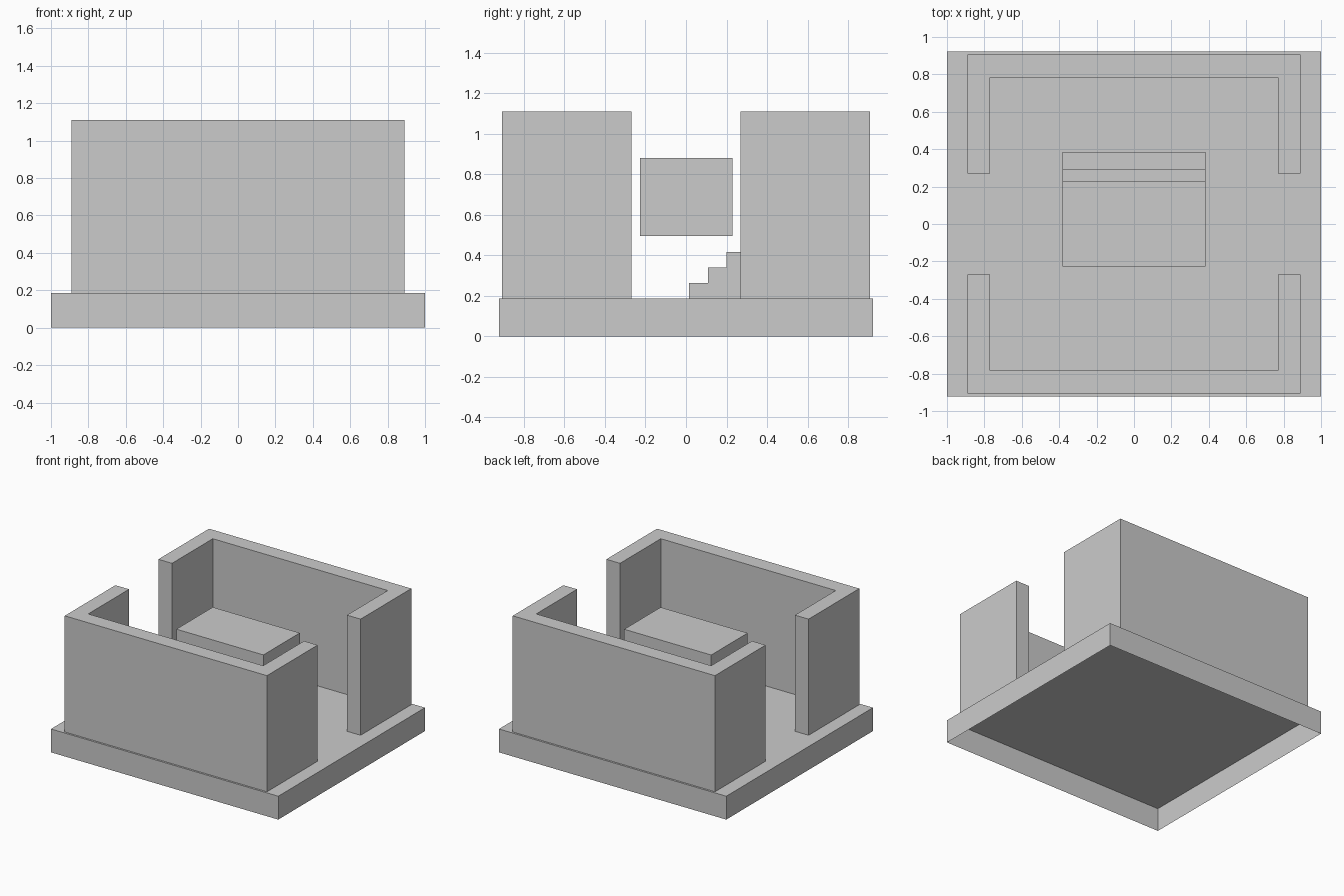
import bpy
import bmesh
from mathutils import Vector

if "Cube" in bpy.data.objects:
    bpy.data.objects.remove(bpy.data.objects["Cube"])


def prism(name, profile, direction, open_start=False):
    """Extrude a closed outline of 3D points along a direction."""
    bm = bmesh.new()
    start = bm.faces.new([bm.verts.new(p) for p in profile])
    res = bmesh.ops.extrude_face_region(bm, geom=[start], use_keep_orig=True)
    moved = [g for g in res["geom"] if isinstance(g, bmesh.types.BMVert)]
    bmesh.ops.translate(bm, verts=moved, vec=Vector(direction))
    bmesh.ops.recalc_face_normals(bm, faces=bm.faces)
    if open_start:
        bmesh.ops.delete(bm, geom=[start], context="FACES_ONLY")
    mesh = bpy.data.meshes.new(name)
    bm.to_mesh(mesh)
    bm.free()
    obj = bpy.data.objects.new(name, mesh)
    bpy.context.collection.objects.link(obj)
    return obj


def rect(x, y0, y1, z):
    return [(-x, y0, z), (x, y0, z), (x, y1, z), (-x, y1, z)]


FLOOR = 0.186

# Base platform, a thin shell open underneath
prism("base", rect(1.0, -0.922, 0.922, 0), (0, 0, FLOOR), open_start=True)

# U-shaped walls at front and back, leaving a doorway on each side
wall_outline = [(-0.89, -0.27), (-0.89, -0.907), (0.89, -0.907), (0.89, -0.27),
                (0.77, -0.27), (0.77, -0.783), (-0.77, -0.783), (-0.77, -0.27)]
walls = prism("walls", [(x, y, FLOOR) for x, y in wall_outline],
              (0, 0, 1.11 - FLOOR))
mirror = walls.modifiers.new("mirror", "MIRROR")
mirror.use_axis = (False, True, False)

# Raised central block
prism("central_block", rect(0.383, -0.228, 0.23, 0.496), (0, 0, 0.384))

# Staircase of four steps rising towards the back
steps, tread, rise, y_start = 4, 0.0925, 0.077, 0.015
profile = [(-0.383, y_start, FLOOR)]
for i in range(steps):
    z = FLOOR + rise * (i + 1)
    profile.append((-0.383, y_start + tread * i, z))
    profile.append((-0.383, y_start + tread * (i + 1), z))
profile.append((-0.383, y_start + tread * steps, FLOOR))
prism("stairs", profile, (0.766, 0, 0))
